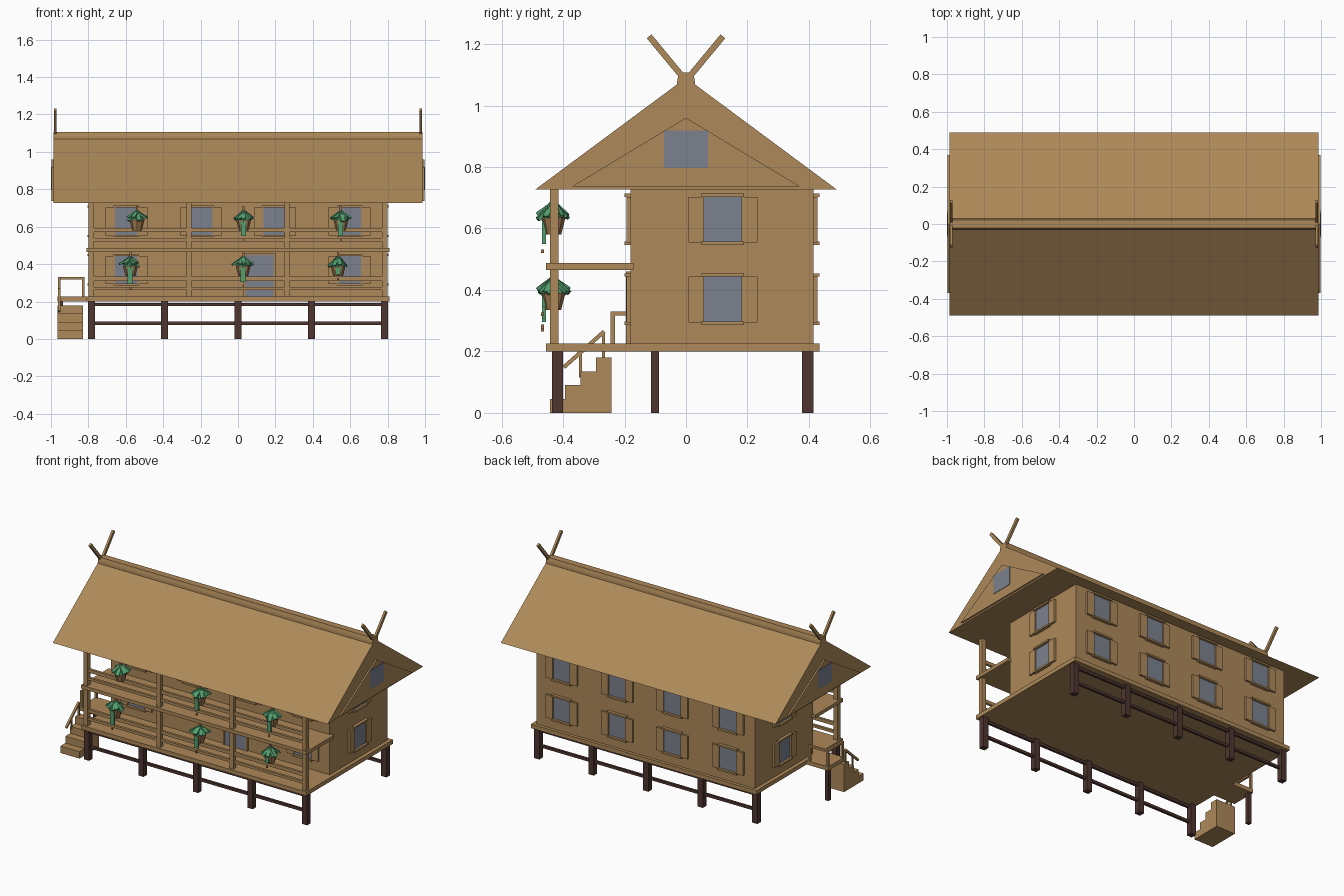
import bpy, bmesh, math, random
from mathutils import Matrix, Vector

if "Cube" in bpy.data.objects:
    bpy.data.objects.remove(bpy.data.objects["Cube"])

random.seed(4)


def material(name, rgb):
    m = bpy.data.materials.new(name)
    m.diffuse_color = (*rgb, 1)
    m.use_nodes = True
    m.node_tree.nodes["Principled BSDF"].inputs["Base Color"].default_value = m.diffuse_color
    return m


WOOD = material("warm wood", (0.42, 0.25, 0.10))
DARK = material("dark timber", (0.078, 0.036, 0.03))
GLASS = material("grey glass", (0.20, 0.22, 0.275))
LEAF = material("leaf green", (0.09, 0.35, 0.16))
POT = material("pot brown", (0.36, 0.19, 0.08))


def finish(bm, name, mat):
    bmesh.ops.recalc_face_normals(bm, faces=bm.faces[:])
    me = bpy.data.meshes.new(name)
    bm.to_mesh(me)
    bm.free()
    me.materials.append(mat)
    ob = bpy.data.objects.new(name, me)
    bpy.context.collection.objects.link(ob)
    return ob


def add_box(bm, x0, x1, y0, y1, z0, z1, mat=Matrix()):
    m = (mat @ Matrix.Translation(((x0 + x1) / 2, (y0 + y1) / 2, (z0 + z1) / 2))
         @ Matrix.Diagonal((x1 - x0, y1 - y0, z1 - z0, 1)))
    bmesh.ops.create_cube(bm, size=1, matrix=m)


def boxes(name, mat, *items):
    bm = bmesh.new()
    for it in items:
        add_box(bm, *it)
    return finish(bm, name, mat)


def add_bar(bm, a, b, w, d):
    """Square bar from a to b, w wide along x and d deep."""
    a, b = Vector(a), Vector(b)
    zax = (b - a).normalized()
    xax = Vector((1, 0, 0))
    yax = zax.cross(xax)
    rot = Matrix((xax, yax, zax)).transposed().to_4x4()
    m = Matrix.Translation((a + b) / 2) @ rot @ Matrix.Diagonal((w, d, (b - a).length, 1))
    bmesh.ops.create_cube(bm, size=1, matrix=m)


def prism(name, mat, profile, x0, x1):
    """Extrude a (y, z) profile along x."""
    bm = bmesh.new()
    f = bm.faces.new([bm.verts.new((x0, y, z)) for y, z in profile])
    r = bmesh.ops.extrude_face_region(bm, geom=[f])
    verts = [v for v in r["geom"] if isinstance(v, bmesh.types.BMVert)]
    bmesh.ops.translate(bm, verts=verts, vec=(x1 - x0, 0, 0))
    return finish(bm, name, mat)


# Main body and floors
boxes("house_walls", WOOD, (-0.785, 0.785, -0.18, 0.415, 0.22, 0.735))
boxes("ground_floor_deck", WOOD, (-0.81, 0.81, -0.455, 0.435, 0.20, 0.226))
boxes("balcony_floor", WOOD, (-0.81, 0.81, -0.455, -0.17, 0.465, 0.487))

# Roof, ridge and gables
prism("roof", WOOD, [(-0.49, 0.727), (0.49, 0.727), (0.03, 1.068), (-0.03, 1.068)], -0.987, 0.987)
prism("ridge_cap", WOOD, [(-0.03, 1.06), (0.03, 1.06), (0.028, 1.085), (0.022, 1.107),
                          (-0.022, 1.107), (-0.028, 1.085)], -0.987, 0.987)
for s, side in ((-1, "left"), (1, "right")):
    prism(side + "_gable_panel", WOOD, [(-0.37, 0.737), (0.37, 0.737), (0, 0.96)], s * 0.98, s * 0.997)
    x0, x1 = sorted((s * 0.99, s * 1.0))
    boxes(side + "_gable_window", GLASS, (x0, x1, -0.072, 0.072, 0.797, 0.918))
    bm = bmesh.new()
    for t in (-1, 1):
        add_bar(bm, (s * 0.978, t * 0.004, 1.085), (s * 0.978, t * 0.12, 1.225), 0.014, 0.02)
    finish(bm, side + "_crossed_finial", WOOD)

# Stilts and bracing
stilts = [(x - 0.019, x + 0.019, y - 0.018, y + 0.018, 0, 0.2)
          for x in (-0.783, -0.392, 0, 0.392, 0.783) for y in (-0.418, 0.396)]
boxes("stilts", DARK, *stilts)
boxes("stilt_beams", DARK, *[(-0.78, 0.78, y - 0.008, y + 0.008, z, z + 0.017)
                             for y in (-0.418, 0.396) for z in (0.075, 0.175)])

# Veranda posts and rails
boxes("veranda_posts", WOOD, *[(x - 0.014, x + 0.014, -0.442, -0.414, 0.22, 0.735)
                               for x in (-0.785, -0.262, 0.262, 0.785)])
boxes("veranda_rails", WOOD, *[(-0.785, 0.785, -0.436, -0.42, z + dz, z + dz + h)
                               for z in (0.226, 0.487) for dz, h in ((0.035, 0.017), (0.085, 0.022))])

# Windows with frames and shutters, in a local frame facing -y
frames, shutters, glass = bmesh.new(), bmesh.new(), bmesh.new()


def window(x, y, z, angle):
    m = Matrix.Translation((x, y, z)) @ Matrix.Rotation(angle, 4, 'Z')
    add_box(glass, -0.062, 0.062, -0.005, 0.01, -0.073, 0.073, m)
    for s in (-1, 1):
        u0, u1 = sorted((s * 0.061, s * 0.069))
        add_box(frames, u0, u1, -0.013, 0.01, -0.083, 0.083, m)
        add_box(frames, -0.069, 0.069, -0.02, 0.01, *sorted((s * 0.073, s * 0.084)), m)
        add_box(shutters, *sorted((s * 0.069, s * 0.112)), -0.013, 0.01, -0.076, 0.073, m)


for z in (0.37, 0.63):
    for x in (-0.597, -0.198, 0.198, 0.597):
        window(x, 0.415, z, math.pi)
        if z > 0.5 or abs(x) > 0.4:
            window(x, -0.18, z, 0)
    window(0.785, 0.12, z, math.pi / 2)
    window(-0.785, 0.12, z, -math.pi / 2)
finish(frames, "window_frames", WOOD)
finish(shutters, "window_shutters", WOOD)
finish(glass, "window_panes", GLASS)
boxes("front_door", GLASS, (0.04, 0.19, -0.19, -0.17, 0.226, 0.45))
boxes("door_frame", WOOD, (0.03, 0.04, -0.195, -0.17, 0.226, 0.46),
      (0.19, 0.2, -0.195, -0.17, 0.226, 0.46), (0.03, 0.2, -0.195, -0.17, 0.45, 0.46))

# Side landing, stairs and handrail
boxes("landing", WOOD, (-0.965, -0.80, -0.245, -0.08, 0.20, 0.226))
boxes("landing_post", DARK, (-0.962, -0.936, -0.114, -0.088, 0, 0.2))
boxes("stair_steps", WOOD, *[(-0.965, -0.828, -0.443 + 0.05 * i, -0.243, 0, 0.045 * (i + 1))
                             for i in range(4)])
bm = bmesh.new()
for y in (-0.238, -0.088):
    add_box(bm, -0.963, -0.949, y - 0.007, y + 0.007, 0.22, 0.33)
add_box(bm, -0.834, -0.82, -0.095, -0.081, 0.22, 0.33)
add_box(bm, -0.963, -0.949, -0.245, -0.081, 0.317, 0.33)
add_box(bm, -0.963, -0.82, -0.095, -0.081, 0.317, 0.33)
for y, z in ((-0.343, 0.115), (-0.268, 0.18)):
    add_box(bm, -0.961, -0.951, y - 0.005, y + 0.005, z, z + 0.08)
add_bar(bm, (-0.956, -0.398, 0.148), (-0.956, -0.266, 0.265), 0.014, 0.013)
finish(bm, "stair_handrail", WOOD)

# Hanging plants: tapered pot, drooping leaves, trailing vine
pots, leaves, vines = bmesh.new(), bmesh.new(), bmesh.new()
plants = [(-0.54, 0.63, 0), (0.03, 0.63, 0.08), (0.55, 0.63, 0.08),
          (-0.575, 0.385, 0.09), (0.028, 0.385, 0.08), (0.535, 0.385, 0.04)]
for x, z, drop in plants:
    c = Vector((x, -0.432, z))
    bmesh.ops.create_cone(pots, cap_ends=True, segments=8, radius1=0.026, radius2=0.04,
                          depth=0.055, matrix=Matrix.Translation(c - Vector((0, 0, 0.022))))
    add_box(pots, x - 0.006, x + 0.006, -0.438, -0.426, z + 0.05, z + 0.08)
    bmesh.ops.create_cone(leaves, cap_ends=True, segments=8, radius1=0.042, radius2=0.01,
                          depth=0.05, matrix=Matrix.Translation(c + Vector((0, 0, 0.03))))
    for i in range(9):
        a = math.tau * i / 9 + random.uniform(-0.2, 0.2)
        m = (Matrix.Translation(c + Vector((0, 0, 0.052))) @ Matrix.Rotation(a, 4, 'Z')
             @ Matrix.Rotation(random.uniform(0.5, 0.85), 4, 'Y'))
        add_box(leaves, 0, random.uniform(0.06, 0.075), -0.011, 0.011, -0.005, 0.005, m)
    if drop:
        add_box(vines, x - 0.015, x + 0.012, -0.468, -0.456, z - drop, z + 0.02)
        add_box(pots, x - 0.005, x + 0.005, -0.472, -0.462, z - drop - 0.03, z - drop - 0.018)
finish(pots, "hanging_pots", POT)
finish(leaves, "plant_leaves", LEAF)
finish(vines, "trailing_vines", LEAF)
